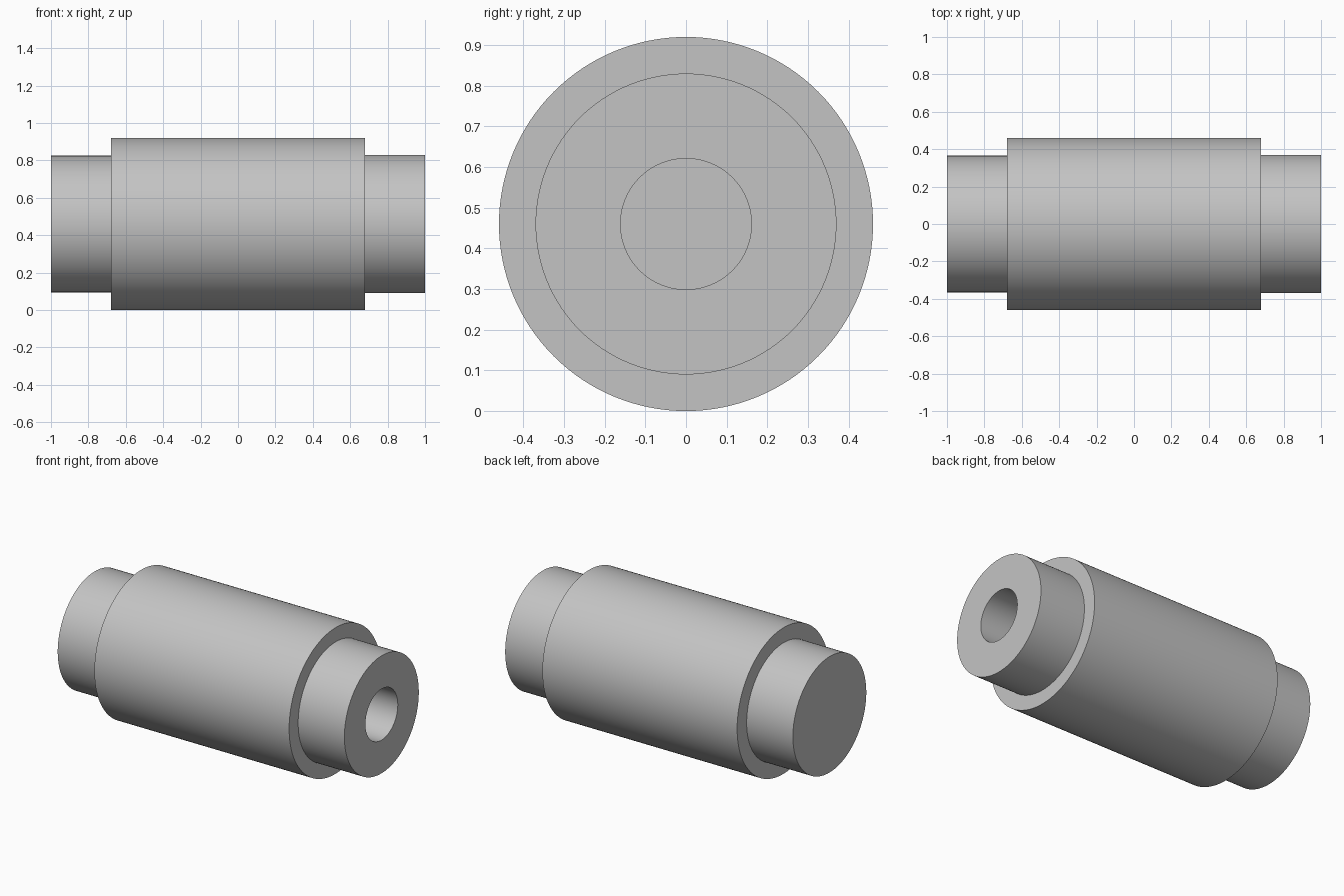
import bpy, bmesh, math
from mathutils import Matrix, Vector

if "Cube" in bpy.data.objects:
    bpy.data.objects.remove(bpy.data.objects["Cube"], do_unlink=True)

AXIS_Z = 0.46
SEGMENTS = 128

steel = bpy.data.materials.new("grey_steel")
steel.use_nodes = True
grey = (0.55, 0.55, 0.55, 1.0)
steel.diffuse_color = grey
steel.node_tree.nodes["Principled BSDF"].inputs["Base Color"].default_value = grey


def lathe(name, profile):
    """Revolve (x, radius) points around the horizontal roller axis."""
    bm = bmesh.new()
    verts = [bm.verts.new((x, 0, r)) for x, r in profile]
    edges = [bm.edges.new(pair) for pair in zip(verts, verts[1:])]
    bmesh.ops.spin(bm, geom=verts + edges, cent=(0, 0, 0), axis=(1, 0, 0),
                   angle=math.tau, steps=SEGMENTS, use_duplicate=False)
    bmesh.ops.remove_doubles(bm, verts=bm.verts, dist=1e-5)
    bmesh.ops.recalc_face_normals(bm, faces=bm.faces)
    bmesh.ops.transform(bm, matrix=Matrix.Translation(Vector((0, 0, AXIS_Z))),
                        verts=bm.verts)
    mesh = bpy.data.meshes.new(name)
    bm.to_mesh(mesh)
    bm.free()
    mesh.materials.append(steel)
    obj = bpy.data.objects.new(name, mesh)
    bpy.context.collection.objects.link(obj)
    bpy.ops.object.select_all(action="DESELECT")
    obj.select_set(True)
    bpy.context.view_layer.objects.active = obj
    bpy.ops.object.shade_smooth_by_angle(angle=math.radians(30))
    return obj


# Stepped roller: solid journal, wide barrel, journal with a blind bore
journal_solid, journal_bored, barrel, bore = 0.365, 0.37, 0.46, 0.161
shoulder, bore_floor = 0.678, 0.35
lathe("stepped_roller", [
    (-1, 0), (-1, journal_solid), (-shoulder, journal_solid),
    (-shoulder, barrel), (shoulder, barrel),
    (shoulder, journal_bored), (1, journal_bored),
    (1, bore), (bore_floor, bore), (bore_floor, 0),
])
